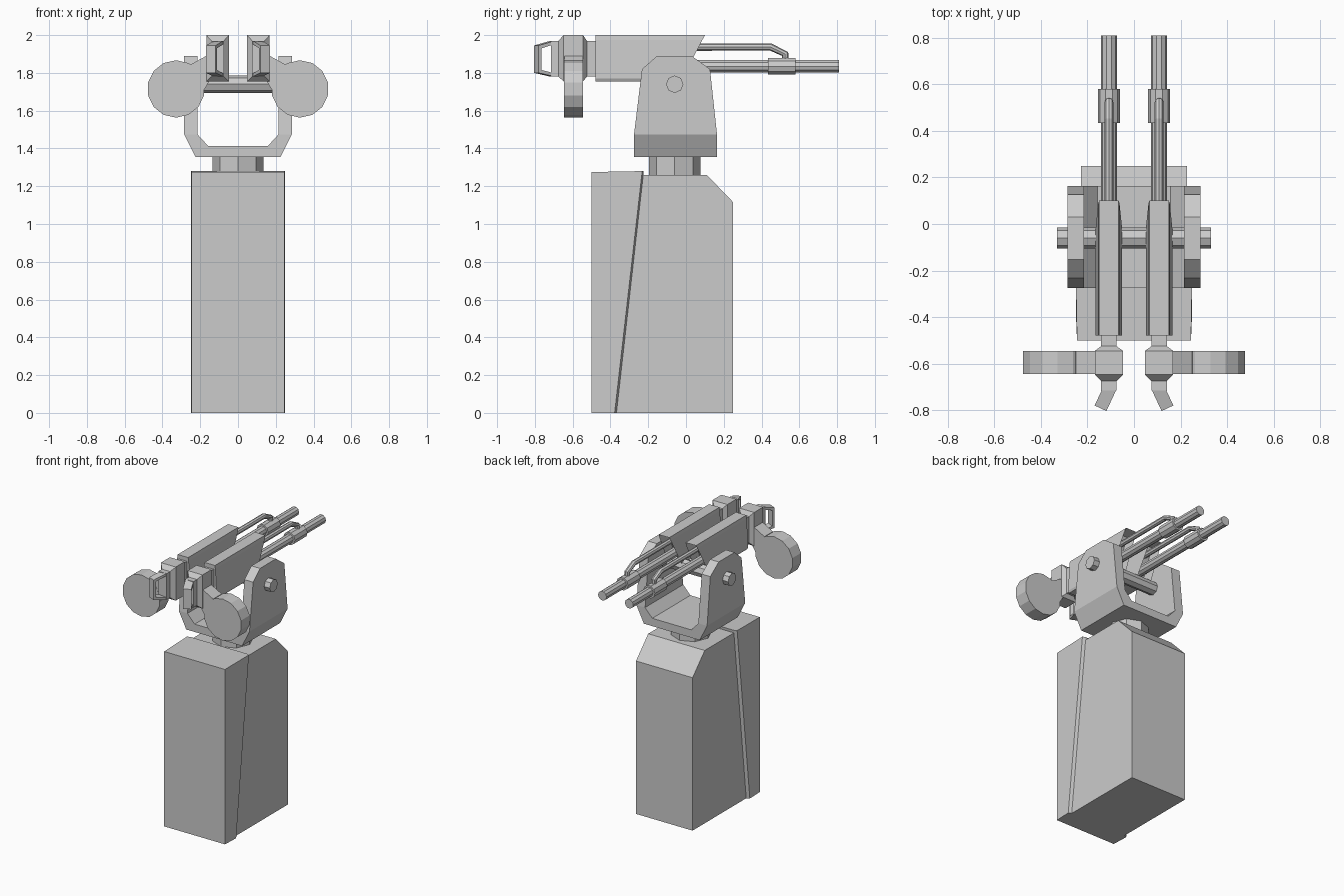
import bpy, bmesh, math
from mathutils import Vector, Matrix

old = bpy.data.objects.get("Cube")
if old:
    bpy.data.objects.remove(old, do_unlink=True)

GREY = (0.6, 0.6, 0.6, 1)
metal = bpy.data.materials.new("plain_grey")
metal.use_nodes = True
metal.diffuse_color = GREY
metal.node_tree.nodes["Principled BSDF"].inputs["Base Color"].default_value = GREY


def loft(name, rings, recess=None):
    """Skin matching rings of points, cap both ends, optionally hollow the last cap."""
    bm = bmesh.new()
    loops = [[bm.verts.new(p) for p in ring] for ring in rings]
    n = len(loops[0])
    for a, b in zip(loops, loops[1:]):
        for i in range(n):
            j = (i + 1) % n
            bm.faces.new((a[i], a[j], b[j], b[i]))
    bm.faces.new(loops[0])
    end = bm.faces.new(loops[-1])
    bmesh.ops.recalc_face_normals(bm, faces=bm.faces)
    if recess:
        bmesh.ops.inset_region(bm, faces=[end], thickness=recess[0], depth=0)
        bmesh.ops.translate(bm, verts=end.verts, vec=(0, -recess[1], 0))
    mesh = bpy.data.meshes.new(name)
    bm.to_mesh(mesh)
    bm.free()
    mesh.materials.append(metal)
    obj = bpy.data.objects.new(name, mesh)
    bpy.context.collection.objects.link(obj)
    return obj


def prism_x(name, yz, x0, x1):
    return loft(name, [[(x, y, z) for y, z in yz] for x in (x0, x1)])


def prism_y(name, xz, y0, y1):
    return loft(name, [[(x, y, z) for x, z in xz] for y in (y0, y1)])


def circle(r, sides, cx=0, cy=0, turn=0):
    steps = [math.tau * (i + turn) / sides for i in range(sides)]
    return [(cx + r * math.cos(t), cy + r * math.sin(t)) for t in steps]


def box_ring(cx, hw, y, z0, z1):
    return [(cx - hw, y, z0), (cx + hw, y, z0), (cx + hw, y, z1), (cx - hw, y, z1)]


# Base: wide front shell with a slanted back edge, narrower rear body
def slant_ring(hw, y0, y1, top):
    return [(-hw, y0, 0), (hw, y0, 0), (hw, y1, top), (-hw, y1, top)]


loft("base_front_shell", [slant_ring(0.245, -0.5, -0.5, 1.275),
                          slant_ring(0.25, -0.378, -0.232, 1.28),
                          slant_ring(0.228, -0.368, -0.224, 1.28)])
prism_x("base_rear_body", [(-0.38, 0), (0.25, 0), (0.25, 1.115), (0.11, 1.26), (-0.235, 1.26)],
        -0.228, 0.228)

# Swivel post
loft("swivel_post", [[(x, y, z) for x, y in circle(0.136, 8, 0, -0.06)] for z in (1.24, 1.38)])

# Yoke: cradle floor and two upright arms
half = [(0.225, 1.355), (0.285, 1.475), (0.215, 1.475), (0.157, 1.412)]
prism_y("yoke_cradle", half + [(-x, z) for x, z in reversed(half)], -0.275, 0.164)
arm = [(-0.275, 1.475), (-0.233, 1.82), (-0.153, 1.89), (0.03, 1.89), (0.127, 1.82), (0.164, 1.475)]
prism_x("axle", circle(0.046, 8, -0.06, 1.74), -0.33, 0.33)


def gas_tube(name, points, radius):
    curve = bpy.data.curves.new(name, "CURVE")
    curve.dimensions = "3D"
    curve.bevel_depth = radius
    curve.bevel_resolution = 2
    curve.use_fill_caps = True
    line = curve.splines.new("POLY")
    line.points.add(len(points) - 1)
    for p, co in zip(line.points, points):
        p.co = (*co, 1)
    temp = bpy.data.objects.new(name + "_path", curve)
    bpy.context.collection.objects.link(temp)
    bpy.context.view_layer.update()
    mesh = bpy.data.meshes.new_from_object(temp.evaluated_get(bpy.context.evaluated_depsgraph_get()))
    bpy.data.objects.remove(temp, do_unlink=True)
    for poly in mesh.polygons:
        poly.use_smooth = False
    mesh.materials.clear()
    mesh.materials.append(metal)
    bpy.context.collection.objects.link(bpy.data.objects.new(name, mesh))


for side, s in (("left", 1), ("right", -1)):
    gx = 0.108 * s
    prism_x(side + "_yoke_arm", arm, 0.215 * s, 0.285 * s)

    # Receiver: tapered section, raked muzzle end with a hollow
    half = [(0.05, 1.755), (0.057, 1.77), (0.046, 1.975), (0.042, 2.0)]
    section = half + [(-x, z) for x, z in reversed(half)]
    loft(side + "_receiver",
         [[(gx + x, -0.48, z) for x, z in section],
          [(gx + x, 0.1 - (2.0 - z) * 0.52, z) for x, z in section]], recess=(0.012, 0.08))

    # Breech: narrow neck swelling into a block and back again
    neck, block = (0.033, 1.78, 1.97), (0.06, 1.755, 2.0)
    stations = [(-0.47, neck), (-0.525, neck), (-0.545, block),
                (-0.648, block), (-0.675, neck), (-0.715, neck)]
    loft(side + "_breech", [box_ring(gx, hw, y, z0, z1) for y, (hw, z0, z1) in stations])

    # Grip: open frame splayed outwards
    frame = [(0.01, 1.97), (-0.085, 1.945), (-0.085, 1.8), (0.01, 1.78),
             (0.01, 1.797), (-0.067, 1.815), (-0.067, 1.93), (0.01, 1.953)]
    grip = prism_x(side + "_grip", frame, -0.028, 0.028)
    grip.data.transform(Matrix.Translation((gx, -0.715, 0)) @ Matrix.Rotation(math.radians(25 * s), 4, "Z"))

    # Drum magazine and its feed neck
    prism_y(side + "_drum", circle(0.152, 14, 0.328 * s, 1.715, 0.5), -0.645, -0.545)
    feed = [(0.25, 1.845), (0.15, 1.9), (0.15, 1.76), (0.185, 1.7), (0.3, 1.7)]
    prism_y(side + "_feed_neck", [(x * s, z) for x, z in feed], -0.644, -0.546)

    # Barrel, collar and the gas tube cranked down into it
    prism_y(side + "_barrel", circle(0.034, 10, gx, 1.835), -0.1, 0.81)
    prism_y(side + "_barrel_collar", circle(0.047, 10, gx, 1.835), 0.435, 0.58)
    gas_tube(side + "_gas_tube", [(gx, -0.1, 1.936), (gx, 0.45, 1.936),
                                  (gx, 0.525, 1.9), (gx, 0.525, 1.84)], 0.019)
